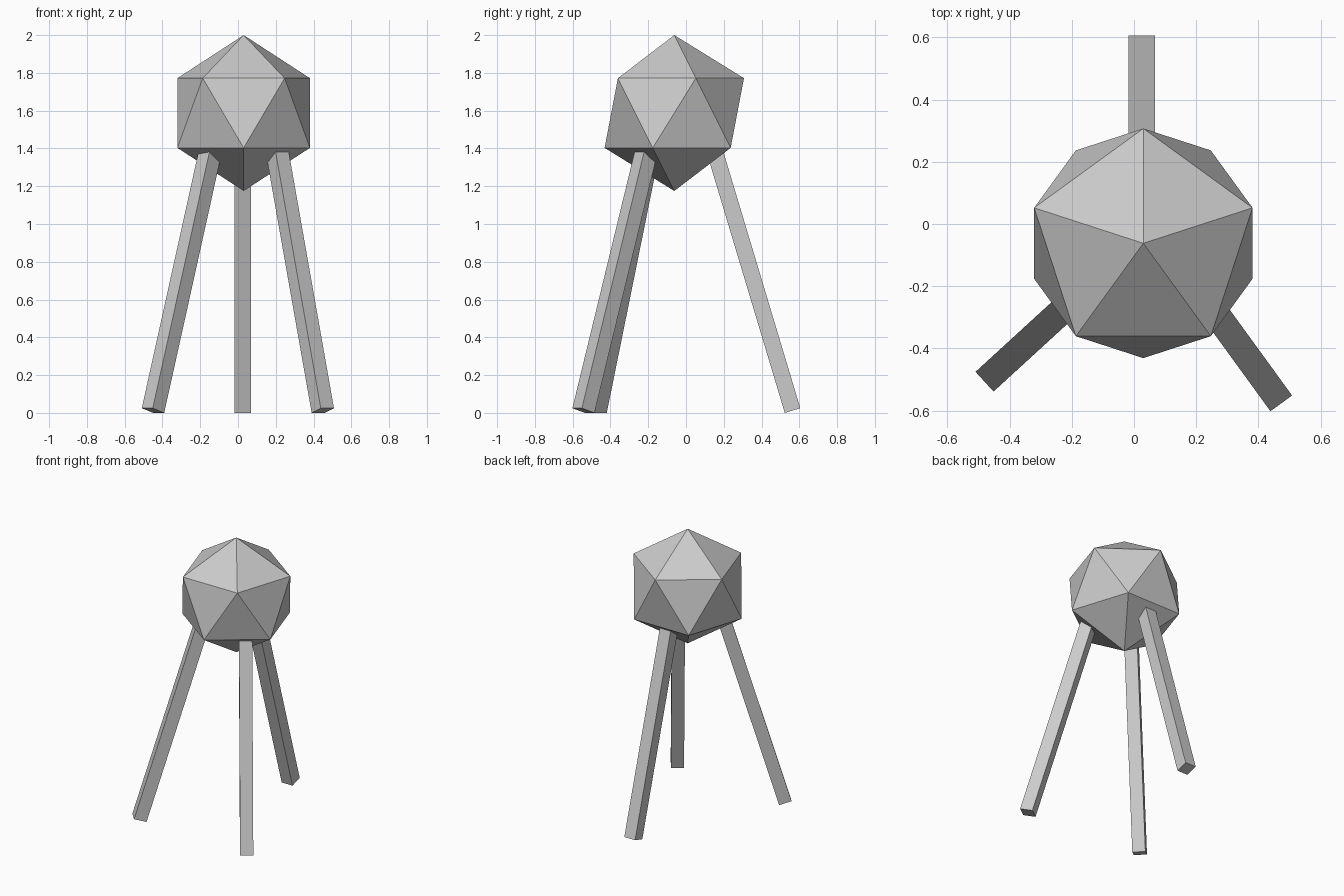
import bpy
from math import radians, tan
from mathutils import Vector

if "Cube" in bpy.data.objects:
    bpy.data.objects.remove(bpy.data.objects["Cube"])

# Faceted head: a plain icosahedron balanced on its point
bpy.ops.mesh.primitive_ico_sphere_add(
    subdivisions=1, radius=0.4125,
    location=(0.03, -0.062, 1.5875), rotation=(0, 0, radians(90)))
bpy.context.object.name = "faceted_head"

LEG_WIDTH = 0.086
LEG_LENGTH = 1.5
LEG_TILT = radians(16.7)


def leg(name, foot_x, foot_y, heading):
    """Square post whose foot points outwards along heading (degrees)."""
    bpy.ops.mesh.primitive_cube_add(size=1)
    ob = bpy.context.object
    ob.name = name
    ob.scale = (LEG_WIDTH, LEG_WIDTH, LEG_LENGTH)
    ob.rotation_euler = (0, -LEG_TILT, radians(heading))
    axis = ob.rotation_euler.to_matrix() @ Vector((0, 0, 1))
    foot = Vector((foot_x, foot_y, 0.0124))
    ob.location = foot + axis * LEG_LENGTH / 2


# Three splayed legs, tops buried in the head
leg("back_leg", 0.025, 0.564, 90)
leg("front_left_leg", -0.450, -0.479, 222.5)
leg("front_right_leg", 0.449, -0.543, 306)
